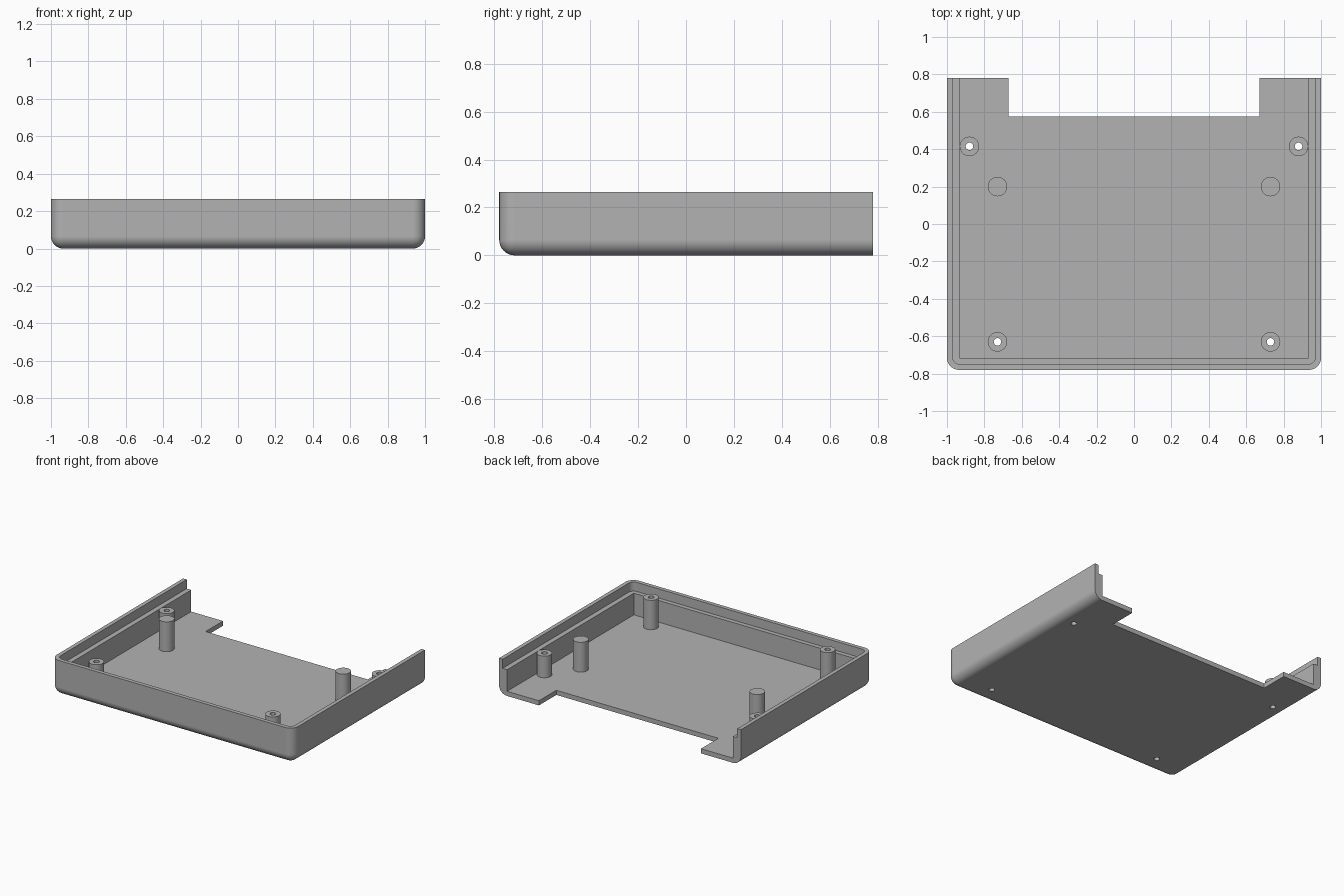
import bpy, bmesh, math

cube = bpy.data.objects.get("Cube")
if cube:
    bpy.data.objects.remove(cube, do_unlink=True)

# Overall sizes
HALF_X, HALF_Y, HEIGHT = 1.0, 0.78, 0.265
FLOOR, LEDGE, RADIUS = 0.035, 0.197, 0.065

grey = bpy.data.materials.new("plain grey")
grey.use_nodes = True
grey.diffuse_color = (0.45, 0.45, 0.45, 1)
grey.node_tree.nodes["Principled BSDF"].inputs["Base Color"].default_value = (0.45, 0.45, 0.45, 1)


def finish(name, bm):
    bmesh.ops.recalc_face_normals(bm, faces=bm.faces)
    mesh = bpy.data.meshes.new(name)
    bm.to_mesh(mesh)
    bm.free()
    mesh.materials.append(grey)
    obj = bpy.data.objects.new(name, mesh)
    bpy.context.collection.objects.link(obj)
    return obj


def box(name, low, high, radius=0, rounded=None):
    """Box between two corners; edges chosen by the rule get rounded."""
    bm = bmesh.new()
    bmesh.ops.create_cube(bm, size=1)
    for v in bm.verts:
        v.co = [a if c < 0 else b for c, a, b in zip(v.co, low, high)]
    if radius:
        edges = [e for e in bm.edges if rounded(*e.verts)]
        bmesh.ops.bevel(bm, geom=edges, offset=radius, segments=8,
                        profile=0.5, affect='EDGES')
    return finish(name, bm)


def cylinder(name, x, y, radius, z0, z1):
    bm = bmesh.new()
    bmesh.ops.create_cone(bm, cap_ends=True, segments=32, radius1=radius,
                          radius2=radius, depth=z1 - z0)
    bmesh.ops.translate(bm, verts=bm.verts, vec=(x, y, (z0 + z1) / 2))
    return finish(name, bm)


def select(obj):
    bpy.ops.object.select_all(action='DESELECT')
    obj.select_set(True)
    bpy.context.view_layer.objects.active = obj


def cut(obj, cutter):
    mod = obj.modifiers.new("cut", 'BOOLEAN')
    mod.operation, mod.solver, mod.object = 'DIFFERENCE', 'EXACT', cutter
    select(obj)
    bpy.ops.object.modifier_apply(modifier=mod.name)


def smooth(obj):
    select(obj)
    bpy.ops.object.shade_smooth_by_angle(angle=math.radians(30))
    mod = obj.modifiers.new("even shading", 'WEIGHTED_NORMAL')
    mod.keep_sharp = True


def front_upright(a, b):
    return a.co.y < 0 and b.co.y < 0 and abs(a.co.z - b.co.z) > 0.1


def shell_edge(a, b):
    """Front uprights plus the bottom edges of the front and both sides."""
    bottom = a.co.z < 0.01 and b.co.z < 0.01
    return front_upright(a, b) or (bottom and not (a.co.y > 0 and b.co.y > 0))


# Tray shell, open at the back
shell = box("tray_shell", (-HALF_X, -HALF_Y, 0), (HALF_X, HALF_Y, HEIGHT),
            RADIUS, shell_edge)
cutters = [
    box("cavity_cutter", (-0.933, -0.717, FLOOR), (0.933, 1, 0.5)),
    box("rim_cutter", (-0.97, -0.75, LEDGE), (0.97, 1, 0.5), 0.04, front_upright),
    box("notch_cutter", (-0.67, 0.575, -0.1), (0.67, 1, 0.5)),
]
for cutter in cutters:
    cut(shell, cutter)

# Bored screw posts and solid support pegs on both sides
posts = []
for side, sx in (("right", -1), ("left", 1)):
    for end, x, y, top in (("front", 0.73, -0.63, 0.255), ("back", 0.88, 0.415, LEDGE)):
        post = cylinder(f"{end}_{side}_screw_post", sx * x, y, 0.052, 0.015, top)
        bore = cylinder("bore_cutter", sx * x, y, 0.02, -0.1, 0.5)
        cut(post, bore)
        cut(shell, bore)
        cutters.append(bore)
        posts.append(post)
    posts.append(cylinder(f"{side}_support_peg", sx * 0.73, 0.2, 0.052, 0.015, 0.258))

for cutter in cutters:
    bpy.data.objects.remove(cutter, do_unlink=True)
for obj in [shell] + posts:
    smooth(obj)
